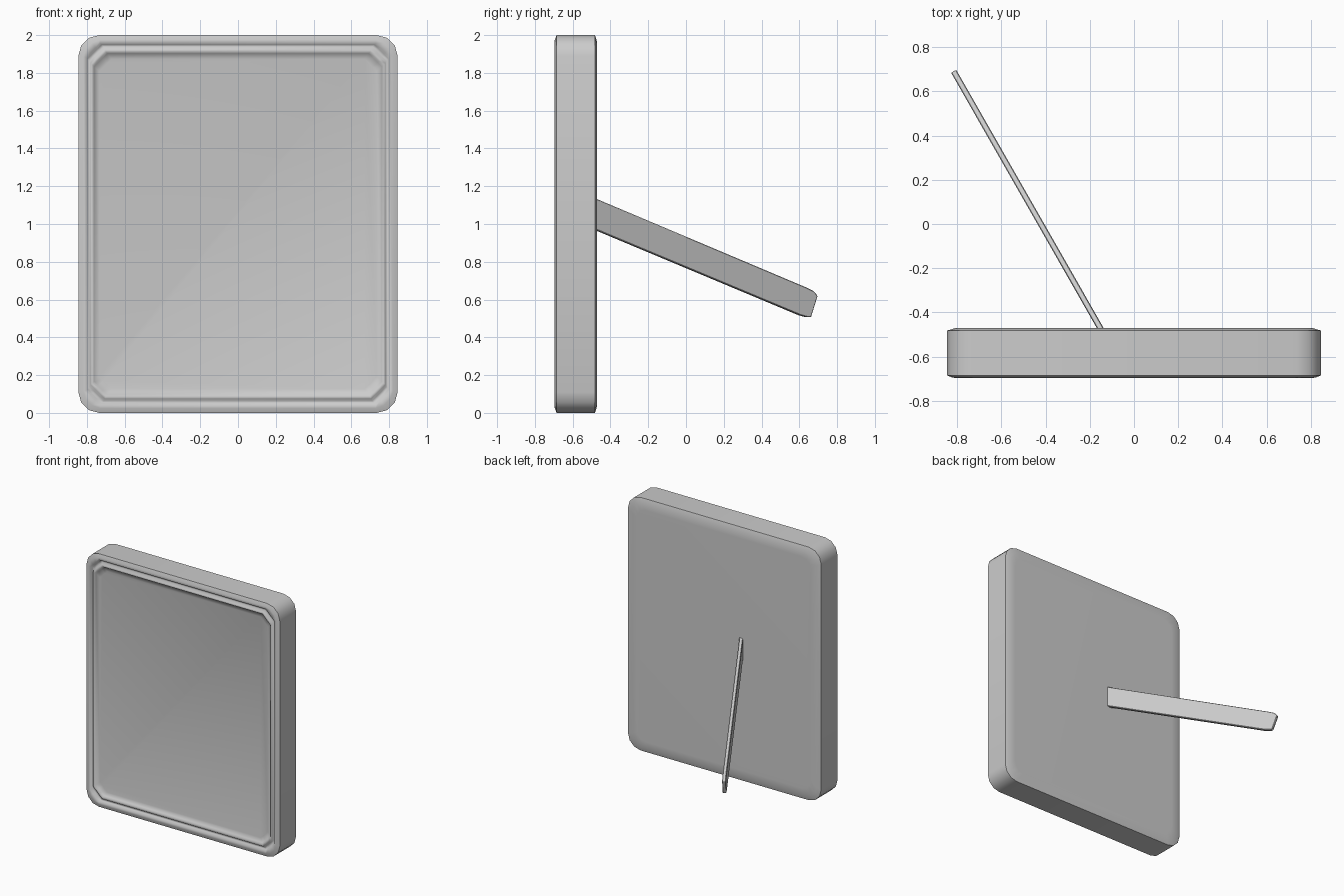
import bpy, bmesh, math
from mathutils import Vector

if "Cube" in bpy.data.objects:
    bpy.data.objects.remove(bpy.data.objects["Cube"])

CZ = 1.0   # height of the frame centre
SEG = 3    # segments per corner


def ring(bm, w, h, y, c, roundness):
    """Rectangle with cut (0) or rounded (1) corners, facing the front."""
    verts = []
    for q, (sx, sz) in enumerate([(1, 1), (-1, 1), (-1, -1), (1, -1)]):
        for i in range(SEG + 1):
            t = i / SEG
            if q % 2:
                t = 1 - t
            a = t * math.pi / 2
            u = roundness * math.cos(a) + (1 - roundness) * (1 - t)
            v = roundness * math.sin(a) + (1 - roundness) * t
            verts.append(bm.verts.new((sx * (w - c + c * u), y, CZ + sz * (h - c + c * v))))
    return verts


def finish(bm, name, angle):
    bmesh.ops.recalc_face_normals(bm, faces=bm.faces)
    me = bpy.data.meshes.new(name)
    bm.to_mesh(me)
    bm.free()
    ob = bpy.data.objects.new(name, me)
    bpy.context.collection.objects.link(ob)
    bpy.ops.object.select_all(action='DESELECT')
    ob.select_set(True)
    bpy.context.view_layer.objects.active = ob
    bpy.ops.object.shade_smooth_by_angle(angle=math.radians(angle))
    return ob


def loft(name, sections, angle):
    bm = bmesh.new()
    rings = [ring(bm, *s) for s in sections]
    for a, b in zip(rings, rings[1:]):
        for i in range(len(a)):
            j = (i + 1) % len(a)
            bm.faces.new((a[i], a[j], b[j], b[i]))
    bm.faces.new(rings[0])
    bm.faces.new(rings[-1])
    return finish(bm, name, angle)


# Picture frame: back, soft outer edge, stepped moulding, recessed panel
loft("picture_frame", [
    (0.76, 0.915, -0.470, 0.08, 1),
    (0.81, 0.965, -0.471, 0.09, 1),
    (0.845, 1.0, -0.482, 0.11, 1),
    (0.845, 1.0, -0.580, 0.11, 1),
    (0.845, 1.0, -0.685, 0.11, 1),
    (0.82, 0.975, -0.695, 0.09, 0.8),
    (0.805, 0.957, -0.696, 0.075, 0),
    (0.797, 0.949, -0.678, 0.075, 0),
    (0.785, 0.937, -0.678, 0.075, 0),
    (0.780, 0.925, -0.694, 0.075, 0),
    (0.768, 0.910, -0.694, 0.07, 0),
    (0.762, 0.903, -0.682, 0.07, 0),
    (0.735, 0.873, -0.674, 0.065, 0),
], 65)

# Stand leg: side outline in (y, z), sheared along its 30 degree heading
outline = [(-0.49, 1.138), (0.63, 0.665), (0.67, 0.645), (0.692, 0.62),
           (0.657, 0.507), (0.635, 0.507), (0.60, 0.517), (-0.49, 0.973)]
slope = -0.664 / 1.163
side = Vector((1, -slope, 0)).normalized() * 0.0135
bm = bmesh.new()
mid = [Vector((-0.153 + slope * (y + 0.47), y, z)) for y, z in outline]
left = [bm.verts.new(p - side) for p in mid]
right = [bm.verts.new(p + side) for p in mid]
bm.faces.new(left)
bm.faces.new(right)
for i in range(len(mid)):
    j = (i + 1) % len(mid)
    bm.faces.new((left[i], left[j], right[j], right[i]))
leg = finish(bm, "stand_leg", 40)
bev = leg.modifiers.new("soft_edge", 'BEVEL')
bev.width = 0.004
bev.segments = 1
